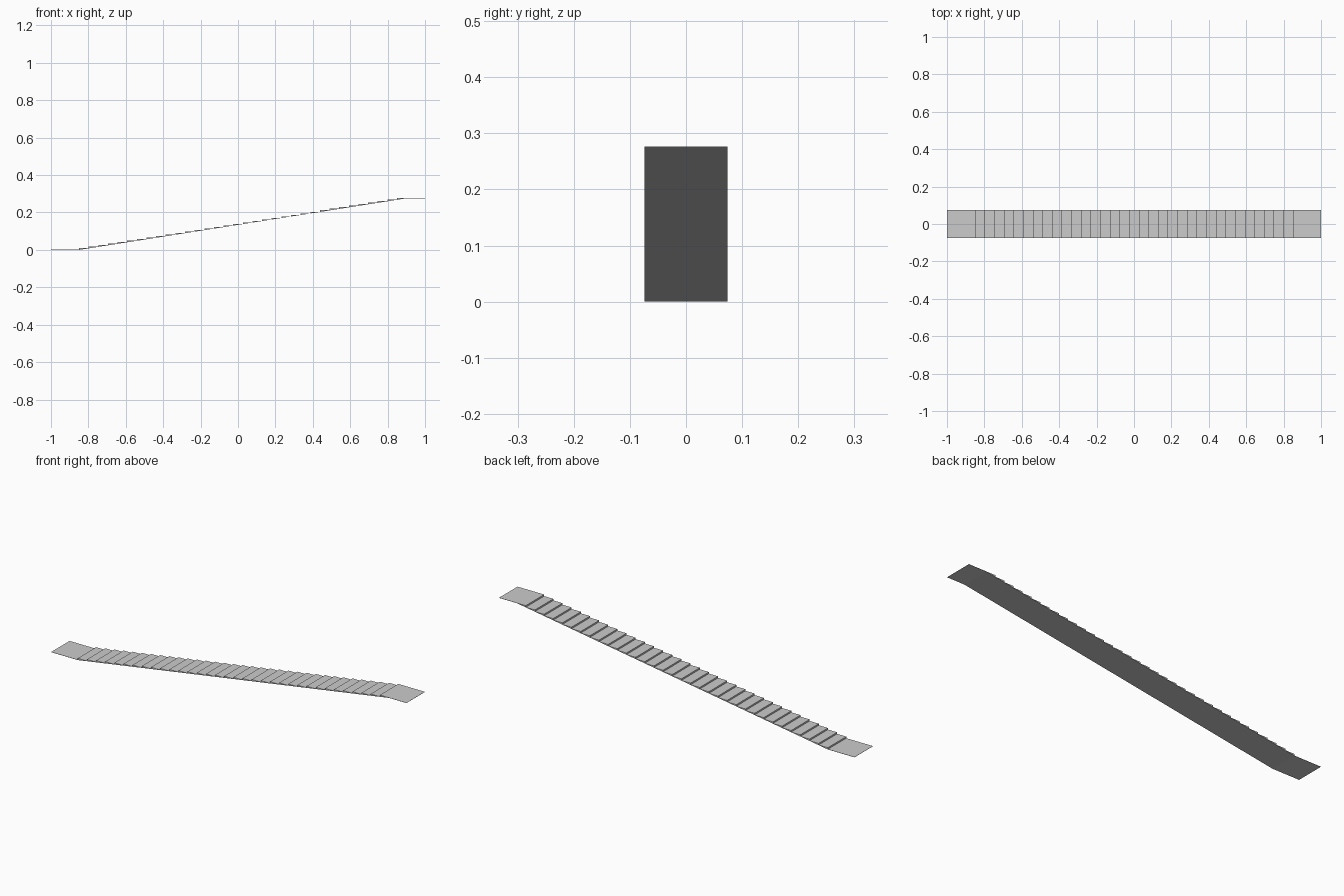
import bpy, bmesh

if "Cube" in bpy.data.objects:
    bpy.data.objects.remove(bpy.data.objects["Cube"])

HALF_W = 0.074      # half width of the walkway
HEIGHT = 0.277      # height of the upper landing
THICK = 0.001       # thickness of the plate
RISERS = 34
X_FIRST, X_LAST = -0.85, 0.85
PITCH = (X_LAST - X_FIRST) / (RISERS - 1)
RISE = (HEIGHT - THICK) / RISERS


def extrude_profile(name, profile, half_width):
    bm = bmesh.new()
    face = bm.faces.new([bm.verts.new((x, -half_width, z)) for x, z in profile])
    ext = bmesh.ops.extrude_face_region(bm, geom=[face])
    verts = [g for g in ext["geom"] if isinstance(g, bmesh.types.BMVert)]
    bmesh.ops.translate(bm, verts=verts, vec=(0, 2 * half_width, 0))
    bmesh.ops.recalc_face_normals(bm, faces=bm.faces)
    # split the long saw-tooth sides into clean triangles
    bmesh.ops.triangulate(bm, faces=[f for f in bm.faces if len(f.verts) > 4],
                          ngon_method='EAR_CLIP')
    mesh = bpy.data.meshes.new(name)
    bm.to_mesh(mesh)
    bm.free()
    obj = bpy.data.objects.new(name, mesh)
    bpy.context.collection.objects.link(obj)
    return obj


# lower landing, then risers and treads, then upper landing
top = [(-1.0, THICK)]
for i in range(RISERS):
    x = X_FIRST + i * PITCH
    top += [(x, THICK + i * RISE), (x, THICK + (i + 1) * RISE)]
top.append((1.0, HEIGHT))

# smooth sloping underside, following the inner corners of the steps
bottom = [(1.0, HEIGHT - THICK), (X_LAST + PITCH, HEIGHT - THICK),
          (X_FIRST, 0.0), (-1.0, 0.0)]

extrude_profile("stair_flight", top + bottom, HALF_W)
